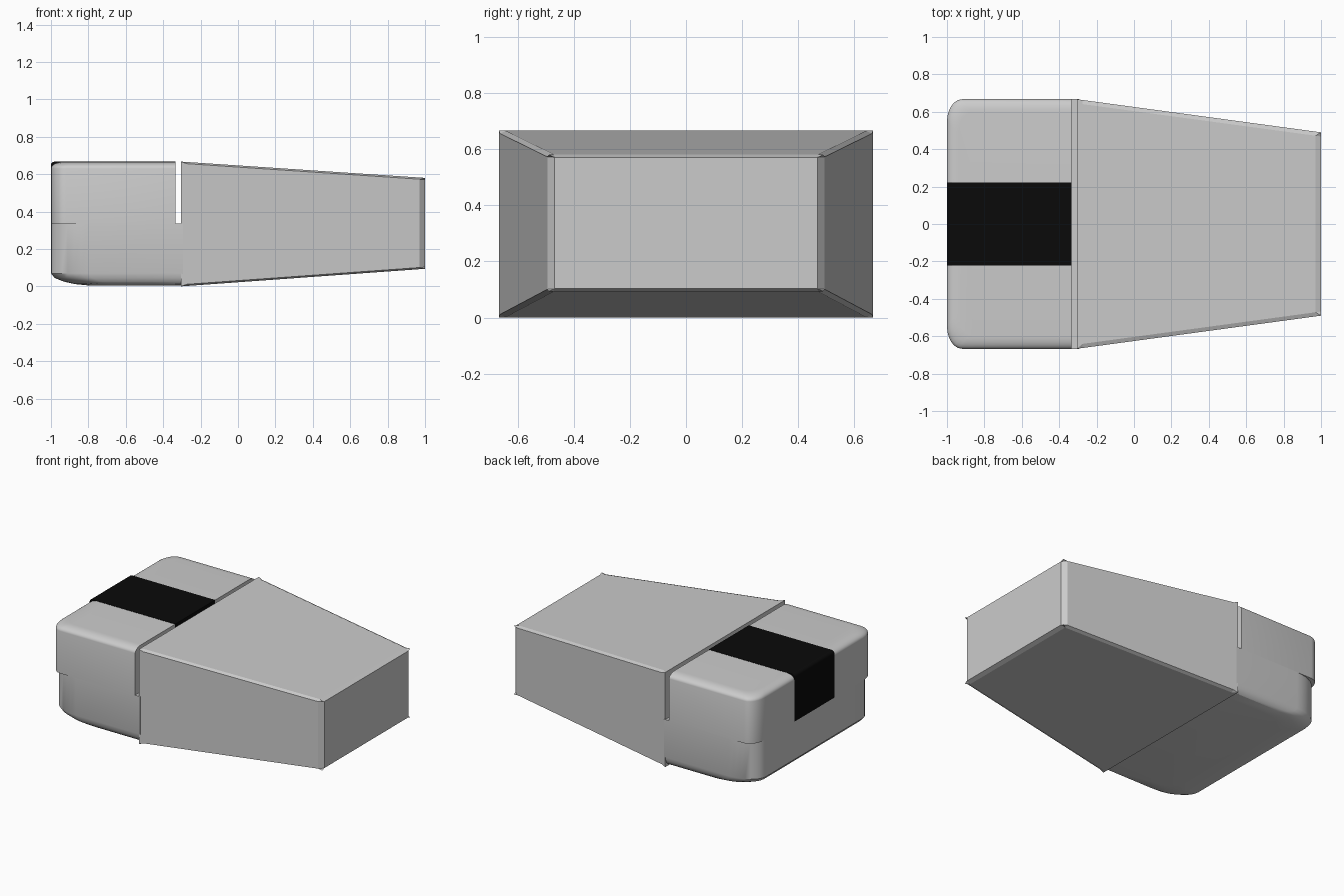
import bpy, bmesh, math
from mathutils import Vector

if "Cube" in bpy.data.objects:
    bpy.data.objects.remove(bpy.data.objects["Cube"])


def finish(bm, name, color=None, smooth=True):
    bmesh.ops.recalc_face_normals(bm, faces=bm.faces)
    me = bpy.data.meshes.new(name)
    bm.to_mesh(me)
    bm.free()
    ob = bpy.data.objects.new(name, me)
    bpy.context.collection.objects.link(ob)
    if color:
        mat = bpy.data.materials.new(name + "_material")
        mat.diffuse_color = color
        mat.use_nodes = True
        mat.node_tree.nodes["Principled BSDF"].inputs["Base Color"].default_value = mat.diffuse_color
        me.materials.append(mat)
    if smooth:
        bpy.ops.object.select_all(action='DESELECT')
        ob.select_set(True)
        bpy.context.view_layer.objects.active = ob
        bpy.ops.object.shade_smooth_by_angle(angle=math.radians(30))
    return ob


def outline(x0, x1, hw, rx, ry, n):
    """Plan outline: rounded corners at -x, square at +x."""
    half = [(x1, -hw)]
    for i in range(n + 1):
        a = math.pi / 2 * i / n
        half.append((x0 + rx - rx * math.sin(a), -hw + ry - ry * math.cos(a)))
    return half + [(x, -y) for x, y in reversed(half)]


def loft(name, rings, x1, rx, ry, n):
    """Stack plan outlines; rings are (z, inset at -x end, inset at sides)."""
    bm = bmesh.new()
    loops = [[bm.verts.new((x, y, z))
              for x, y in outline(-1 + ix, x1, 0.667 - iy, rx, ry, n)]
             for z, ix, iy in rings]
    for a, b in zip(loops, loops[1:]):
        for i in range(len(a)):
            j = (i + 1) % len(a)
            bm.faces.new((a[i], a[j], b[j], b[i]))
    bm.faces.new(loops[0])
    bm.faces.new(loops[-1])
    return finish(bm, name)


# Lower head with rolled bottom edge
loft("lower_head",
     [(0.335, 0, 0), (0.07, 0, 0), (0.045, 0.02, 0.007), (0.025, 0.07, 0.015),
      (0.012, 0.13, 0.03), (0.005, 0.2, 0.1)], -0.295, 0.2, 0.13, 8)

# Upper head with rounded top edge, overhanging the lower corners
top = [(0.333, 0, 0)]
for k in range(7):
    a = math.pi / 2 * k / 6
    top.append((0.63 + 0.035 * math.sin(a),
                0.06 * (1 - math.cos(a)), 0.07 * (1 - math.cos(a))))
loft("upper_head", top, -0.335, 0.08, 0.12, 6)

# Tapered body: chamfered edges, with the corner points left standing
bm = bmesh.new()
corners = {}
for sx in (-1, 1):
    for sy in (-1, 1):
        for sz in (-1, 1):
            hy, z0, z1 = (0.667, 0.0, 0.667) if sx < 0 else (0.49, 0.094, 0.58)
            corners[sx, sy, sz] = Vector((-0.305 if sx < 0 else 1.0, sy * hy,
                                          z1 if sz > 0 else z0))
cv = {k: bm.verts.new(p) for k, p in corners.items()}
inset = {0: 0.03, 1: 0.022, 2: 0.009}
fv = {}
for k, p in corners.items():
    for axis in range(3):
        q = p.copy()
        for other in range(3):
            if other != axis and not (axis == 0 and k[0] < 0):
                k2 = list(k)
                k2[other] *= -1
                q += (corners[tuple(k2)] - p).normalized() * inset[other]
        fv[k, axis] = bm.verts.new(q)


def flip(k, axis):
    k = list(k)
    k[axis] *= -1
    return tuple(k)


for axis in range(3):
    b, c = [i for i in range(3) if i != axis]
    for k in corners:
        # Main faces
        if k[b] < 0 and k[c] < 0:
            loop = [k, flip(k, b), flip(flip(k, b), c), flip(k, c)]
            bm.faces.new([fv[q, axis] for q in loop])
        # Edge chamfers
        if k[axis] < 0:
            m = flip(k, axis)
            bm.faces.new((fv[k, b], fv[m, b], fv[m, c], fv[k, c]))
        # Corner horns
        bm.faces.new((cv[k], fv[k, b], fv[k, c]))
bmesh.ops.remove_doubles(bm, verts=bm.verts, dist=0.0001)
finish(bm, "tapered_body", smooth=False)

# Black strip wrapped over the upper head
r = 0.02
profile = [(-0.334, 0.336), (-1.001, 0.336)]
for k in range(5):
    a = math.pi / 2 * k / 4
    profile.append((-1.001 + r * (1 - math.cos(a)), 0.667 - r + r * math.sin(a)))
profile.append((-0.334, 0.667))
bm = bmesh.new()
sides = [[bm.verts.new((x, y, z)) for x, z in profile] for y in (-0.222, 0.222)]
for s in sides:
    bm.faces.new(s)
for i in range(len(profile)):
    j = (i + 1) % len(profile)
    bm.faces.new((sides[0][i], sides[0][j], sides[1][j], sides[1][i]))
finish(bm, "black_strip", (0.003, 0.003, 0.003, 1))
